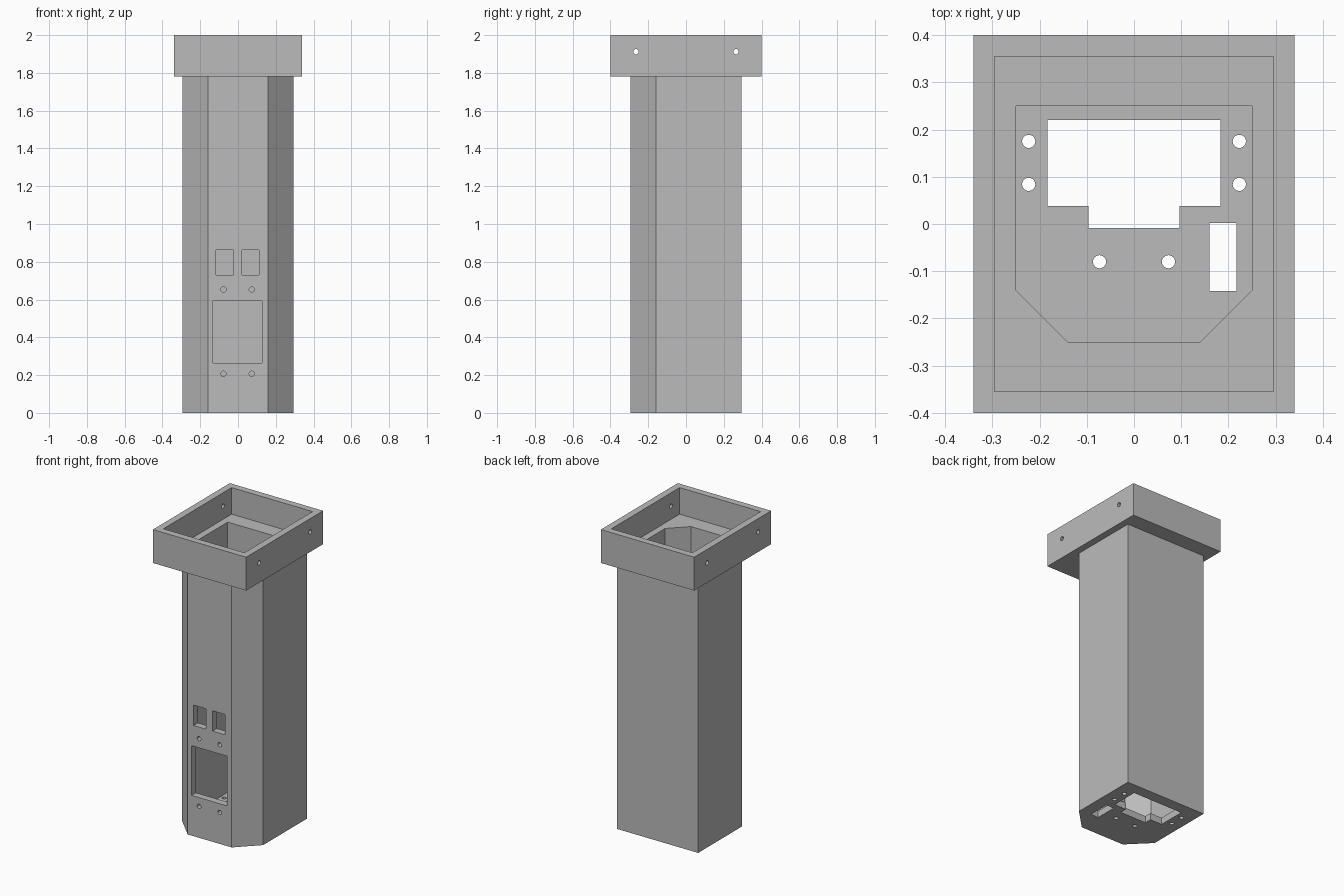
import bpy
import bmesh
from mathutils import Matrix, Vector

cube = bpy.data.objects.get("Cube")
if cube:
    bpy.data.objects.remove(cube, do_unlink=True)

WALL = 0.045
COLLAR_Z = 1.78
TOP = 2.0

grey = bpy.data.materials.new("grey_plastic")
grey.use_nodes = True
colour = (0.5, 0.5, 0.5, 1)
grey.diffuse_color = colour
grey.node_tree.nodes["Principled BSDF"].inputs["Base Color"].default_value = colour


def finish(name, bm):
    bmesh.ops.recalc_face_normals(bm, faces=bm.faces)
    mesh = bpy.data.meshes.new(name)
    bm.to_mesh(mesh)
    bm.free()
    mesh.materials.append(grey)
    obj = bpy.data.objects.new(name, mesh)
    bpy.context.collection.objects.link(obj)
    return obj


def prism(name, outline, z0, z1):
    bm = bmesh.new()
    face = bm.faces.new([bm.verts.new((x, y, z0)) for x, y in outline])
    ext = bmesh.ops.extrude_face_region(bm, geom=[face])
    verts = [v for v in ext["geom"] if isinstance(v, bmesh.types.BMVert)]
    bmesh.ops.translate(bm, verts=verts, vec=(0, 0, z1 - z0))
    return finish(name, bm)


def block(name, x0, x1, y0, y1, z0, z1):
    return prism(name, [(x0, y0), (x1, y0), (x1, y1), (x0, y1)], z0, z1)


def rod(name, centre, axis, length, radius=0.014):
    bm = bmesh.new()
    turn = Vector((0, 0, 1)).rotation_difference(Vector(axis)).to_matrix().to_4x4()
    bmesh.ops.create_cone(bm, cap_ends=True, segments=24, radius1=radius, radius2=radius,
                          depth=length, matrix=Matrix.Translation(centre) @ turn)
    return finish(name, bm)


def combine(target, other, operation):
    mod = target.modifiers.new(other.name, "BOOLEAN")
    mod.operation = operation
    mod.solver = "EXACT"
    mod.object = other
    bpy.context.view_layer.objects.active = target
    bpy.ops.object.modifier_apply(modifier=mod.name)
    bpy.data.objects.remove(other, do_unlink=True)


def chamfered(half, flat):
    # Square section with both front corners cut off
    return [(-flat, -half), (flat, -half), (half, -flat),
            (half, half), (-half, half), (-half, -flat)]


# Column with a wider rectangular collar on top
housing = prism("column_housing", chamfered(0.295, 0.16), 0, COLLAR_Z + 0.02)
combine(housing, block("collar", -0.34, 0.34, -0.4, 0.4, COLLAR_Z, TOP), "UNION")

cutters = [
    # Collar pocket and hollow shaft
    block("pocket", -0.295, 0.295, -0.355, 0.355, COLLAR_Z + WALL, TOP + 0.1),
    prism("shaft", chamfered(0.25, 0.14), WALL, TOP),
    # Floor opening with its notch, and the side slot
    prism("floor_opening", [(-0.183, 0.22), (-0.183, 0.038), (-0.096, 0.038), (-0.096, -0.009),
                            (0.096, -0.009), (0.096, 0.038), (0.183, 0.038), (0.183, 0.22)],
          -0.1, 0.1),
    block("floor_slot", 0.16, 0.217, -0.142, 0.002, -0.1, 0.1),
    # Front windows
    block("large_window", -0.132, 0.127, -0.4, -0.2, 0.265, 0.592),
    block("left_window", 0.021, 0.112, -0.4, -0.2, 0.729, 0.863),
    block("right_window", -0.116, -0.025, -0.4, -0.2, 0.729, 0.863),
]

# Screw holes in the floor, the front wall and the collar sides
for side in (-1, 1):
    for x, y in ((0.223, 0.175), (0.223, 0.084), (0.073, -0.08)):
        cutters.append(rod("floor_hole", (side * x, y, 0), (0, 0, 1), 0.2))
    for z in (0.207, 0.653):
        cutters.append(rod("front_hole", (side * 0.075 - 0.002, -0.28, z), (0, 1, 0), 0.2))
    cutters.append(rod("collar_hole", (0, side * 0.265, 1.912), (1, 0, 0), 1))

for cutter in cutters:
    combine(housing, cutter, "DIFFERENCE")
